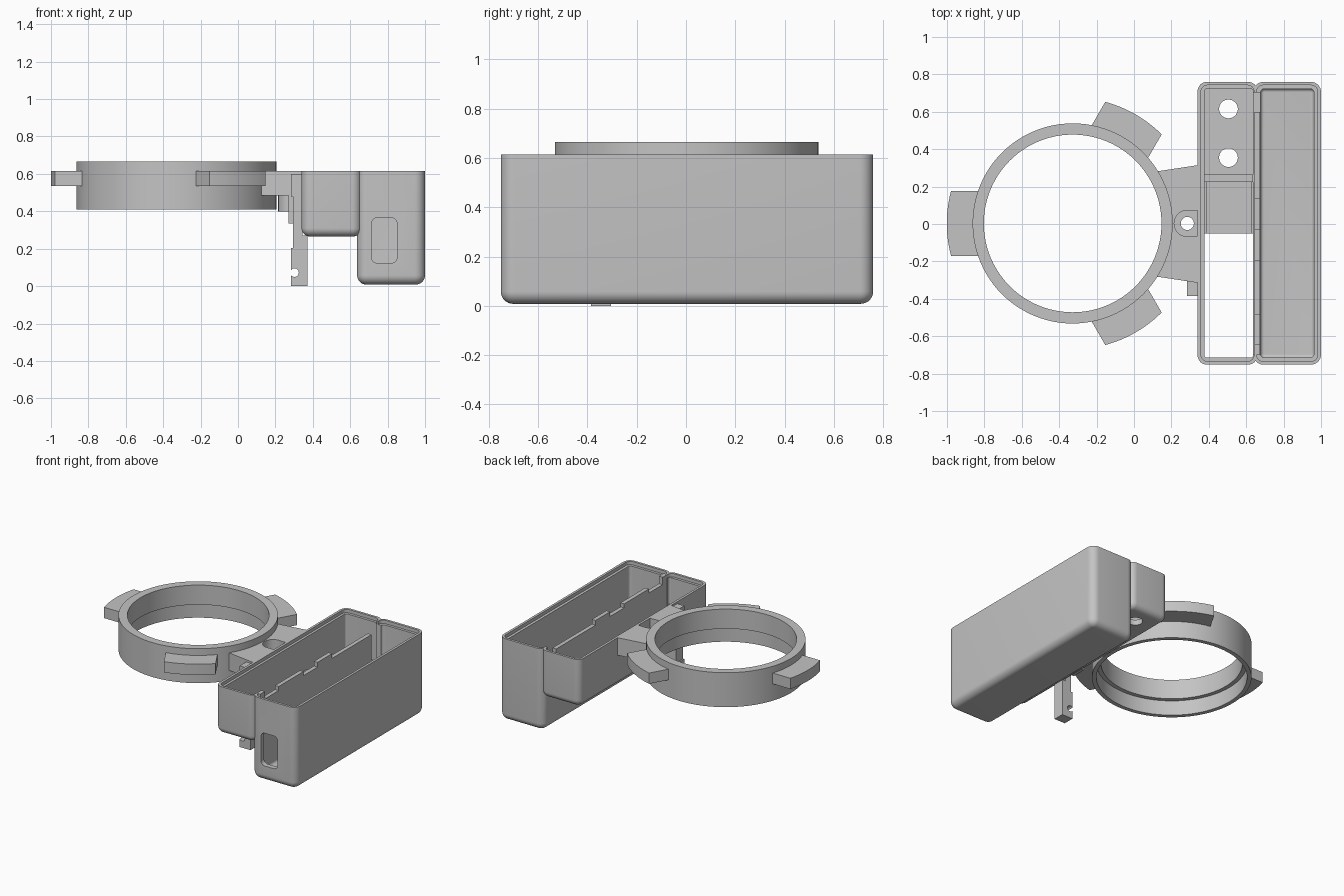
import bpy, bmesh, math
from mathutils import Matrix, Vector

if "Cube" in bpy.data.objects:
    bpy.data.objects.remove(bpy.data.objects["Cube"])

grey = bpy.data.materials.new("plain grey")
grey.use_nodes = True
colour = (0.55, 0.55, 0.55, 1)
grey.diffuse_color = colour
grey.node_tree.nodes["Principled BSDF"].inputs["Base Color"].default_value = colour

RING = Vector((-0.328, 0.003, 0))
TOP = 0.615
Y0, Y1 = -0.752, 0.76


def finish(name, bm):
    bmesh.ops.recalc_face_normals(bm, faces=bm.faces)
    mesh = bpy.data.meshes.new(name)
    bm.to_mesh(mesh)
    bm.free()
    mesh.materials.append(grey)
    ob = bpy.data.objects.new(name, mesh)
    bpy.context.collection.objects.link(ob)
    return ob


def box(name, x, y, z, upright=0, bottom=0):
    """Box from ranges, with rounded upright edges and rounded bottom edges."""
    bm = bmesh.new()
    bmesh.ops.create_cube(bm, size=1)
    for v in bm.verts:
        v.co = [r[0] if c < 0 else r[1] for r, c in zip((x, y, z), v.co)]
    if upright:
        edges = [e for e in bm.edges if abs(e.verts[0].co.z - e.verts[1].co.z) > 1e-4]
        bmesh.ops.bevel(bm, geom=edges, offset=upright, segments=8, profile=0.5, affect='EDGES')
    if bottom:
        edges = [e for e in bm.edges if all(v.co.z < z[0] + 1e-4 for v in e.verts)]
        bmesh.ops.bevel(bm, geom=edges, offset=bottom, segments=8, profile=0.5, affect='EDGES')
    return finish(name, bm)


def prism(name, points, height, place=None):
    """Closed outline in XY extruded up by height, then moved by a matrix."""
    bm = bmesh.new()
    face = bm.faces.new([bm.verts.new((p[0], p[1], 0)) for p in points])
    up = bmesh.ops.extrude_face_region(bm, geom=[face])["geom"]
    bmesh.ops.translate(bm, vec=(0, 0, height), verts=[g for g in up if isinstance(g, bmesh.types.BMVert)])
    if place:
        bm.transform(place)
    return finish(name, bm)


def cylinder(name, x, y, z, r, sides=48):
    pts = [(x + r * math.cos(math.tau * i / sides), y + r * math.sin(math.tau * i / sides))
           for i in range(sides)]
    return prism(name, pts, z[1] - z[0], Matrix.Translation((0, 0, z[0])))


def combine(ob, other, how='DIFFERENCE'):
    mod = ob.modifiers.new("cut", 'BOOLEAN')
    mod.operation, mod.object, mod.solver = how, other, 'EXACT'
    bpy.context.view_layer.objects.active = ob
    bpy.ops.object.modifier_apply(modifier=mod.name)
    bpy.data.objects.remove(other)


# Clamp ring, turned from its cross-section
section = [(0.475, 0.665), (0.535, 0.665), (0.535, 0.41), (0.505, 0.41), (0.505, 0.52), (0.475, 0.52)]
bm = bmesh.new()
loop = [bm.verts.new((r, 0, z)) for r, z in section]
edges = [bm.edges.new((loop[i], loop[i - 1])) for i in range(len(loop))]
bmesh.ops.spin(bm, geom=loop + edges, cent=(0, 0, 0), axis=(0, 0, 1), angle=math.tau, steps=96)
bmesh.ops.remove_doubles(bm, verts=bm.verts, dist=1e-4)
bmesh.ops.translate(bm, vec=RING, verts=bm.verts)
finish("clamp_ring", bm)

# Three grip tabs with curved ends
half = 0.174
swing = math.asin(half / 0.673)
tab = [(0.5, half), (0.5, -half)]
tab += [(0.673 * math.cos(a), 0.673 * math.sin(a)) for a in [swing * (i / 6 - 1) for i in range(13)]]
for label, angle in (("left", 60), ("right", -60), ("outer", 180)):
    place = Matrix.Translation(RING + Vector((0, 0, 0.535))) @ Matrix.Rotation(math.radians(angle), 4, 'Z')
    prism("grip_tab_" + label, tab, 0.08, place)

# Arm joining the ring to the case, with a screw boss
arm = prism("joining_arm", [(0.08, 0.275), (0.08, -0.275), (0.345, -0.315), (0.345, 0.315)], 0.13,
            Matrix.Translation((0, 0, 0.485)))
combine(arm, cylinder("ring_cut", RING.x, RING.y, (0.3, 0.8), 0.52, 96))
combine(arm, cylinder("boss_add", 0.285, 0.003, (0.4, 0.5), 0.07), 'UNION')
combine(arm, cylinder("bore_cut", 0.285, 0.003, (0.3, 0.8), 0.035))
combine(arm, cylinder("head_cut", 0.285, 0.003, (0.52, 0.8), 0.07))
combine(arm, box("slot_cut", (0.29, 0.4), (-0.065, 0.071), (0.52, 0.8)))

# Two-part case
case = box("case", (0.34, 0.66), (Y0, Y1), (0.265, TOP), 0.05, 0.045)
combine(case, box("deep_hull", (0.637, 1.0), (Y0, Y1), (0.008, TOP), 0.055, 0.05), 'UNION')
IY0, IY1 = Y0 + 0.037, Y1 - 0.037
combine(case, box("shallow_cut", (0.376, 0.637), (IY0, IY1), (0.305, 0.8), 0.015))
combine(case, box("deep_cut", (0.677, 0.962), (IY0, IY1), (0.045, 0.8), 0.02, 0.018))
combine(case, box("divider_cut", (0.6, 0.72), (IY0 + 0.02, IY1 - 0.02), (0.32, 0.8)))
combine(case, box("floor_cut", (0.378, 0.6365), (IY0 + 0.002, -0.05), (0.2, 0.4)))
for y in (0.355, 0.615):
    combine(case, cylinder("hole_cut", 0.505, y, (0.2, 0.4), 0.05))
# stepped rim seat for the lid
for x in ((0.358, 0.642), (0.655, 0.982)):
    combine(case, box("rim_cut", x, (Y0 + 0.018, Y1 - 0.018), (0.59, 0.8), 0.035))
# end window with rounded corners
turn = Matrix.Rotation(math.radians(90), 4, 'X')
window = box("window_cut", (0.715, 0.85), (0.123, 0.365), (0, 0.12), 0.03)
window.data.transform(Matrix.Translation((0, -0.69, 0)) @ turn)
combine(case, window)

# Divider with a stepped top edge
edge = [(-0.70, 0.3), (0.6, 0.3), (0.6, 0.56), (0.14, 0.56), (0.14, 0.595), (-0.03, 0.595),
        (-0.03, 0.56), (-0.195, 0.56), (-0.195, 0.59), (-0.485, 0.59), (-0.485, 0.56),
        (-0.645, 0.56), (-0.645, TOP), (-0.70, TOP)]
axes = Matrix(((0, 0, 1, 0.643), (1, 0, 0, 0), (0, 1, 0, 0), (0, 0, 0, 1)))
prism("divider", edge, 0.03, axes)

# Raised shelf and rib on the shallow floor
box("floor_shelf", (0.385, 0.63), (-0.05, 0.225), (0.30, 0.33))
box("floor_rib", (0.376, 0.637), (0.225, 0.265), (0.30, 0.35))

# Hanging leg with a round notch
leg = box("hanging_leg", (0.283, 0.372), (-0.385, -0.305), (0, 0.27))
combine(leg, box("waist_cut", (0.2, 0.294), (-0.5, -0.2), (0.205, 0.4)))
notch = cylinder("notch_cut", 0.302, 0.072, (0, 0.4), 0.023, 32)
notch.data.transform(Matrix.Translation((0, -0.2, 0)) @ turn)
combine(leg, notch)
combine(leg, box("mouth_cut", (0.2, 0.3), (-0.5, -0.2), (0.06, 0.084)))
box("leg_neck", (0.294, 0.345), (-0.385, -0.305), (0.26, 0.485))
box("leg_head", (0.27, 0.342), (-0.305, -0.2), (0.335, 0.49))
box("leg_top", (0.283, 0.345), (-0.385, -0.29), (0.48, 0.6))

# Smooth curves, crisp edges
bpy.ops.object.select_all(action='DESELECT')
for ob in bpy.context.collection.objects:
    if ob.type == 'MESH' and grey.name in ob.data.materials:
        ob.select_set(True)
        bpy.context.view_layer.objects.active = ob
bpy.ops.object.shade_smooth_by_angle(angle=math.radians(30))
